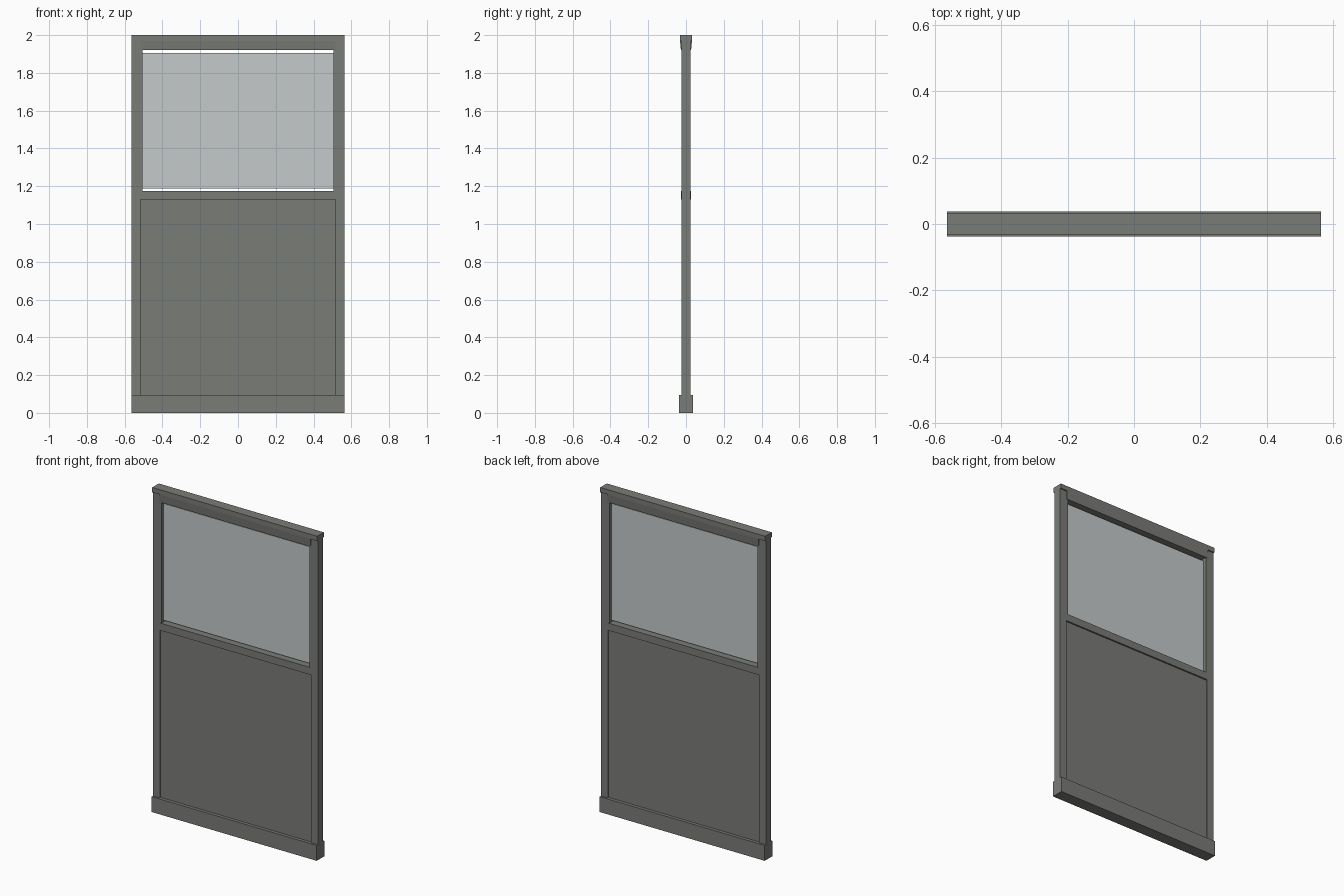
import bpy
import bmesh

cube = bpy.data.objects.get("Cube")
if cube:
    bpy.data.objects.remove(cube, do_unlink=True)


def material(name, rgb):
    m = bpy.data.materials.new(name)
    m.use_nodes = True
    col = (*rgb, 1.0)
    m.diffuse_color = col
    m.node_tree.nodes["Principled BSDF"].inputs["Base Color"].default_value = col
    return m


GREY = material("warm grey", (0.195, 0.202, 0.185))
GLASS = material("pale glass", (0.56, 0.585, 0.585))

HALF = 0.563      # half width of the partition
INNER = 0.516     # inner edge of the posts


def prism(name, profile, x0, x1, mat):
    """Extrude a (y, z) profile along x."""
    bm = bmesh.new()
    face = bm.faces.new([bm.verts.new((x0, y, z)) for y, z in profile])
    ext = bmesh.ops.extrude_face_region(bm, geom=[face])
    moved = [v for v in ext["geom"] if isinstance(v, bmesh.types.BMVert)]
    bmesh.ops.translate(bm, verts=moved, vec=(x1 - x0, 0, 0))
    bmesh.ops.recalc_face_normals(bm, faces=bm.faces)
    me = bpy.data.meshes.new(name)
    bm.to_mesh(me)
    bm.free()
    me.materials.append(mat)
    ob = bpy.data.objects.new(name, me)
    bpy.context.collection.objects.link(ob)
    return ob


def bar(name, x0, x1, depth, z0, z1, mat=GREY):
    """Box centred on y = 0 with the given half depth."""
    return prism(name, [(-depth, z0), (depth, z0), (depth, z1), (-depth, z1)], x0, x1, mat)


# Base skirting and lower infill panel
bar("base_skirting", -HALF, HALF, 0.037, 0, 0.095)
bar("lower_panel", -INNER, INNER, 0.017, 0.095, 1.13)

# Posts and window side stops
for side, s in (("left", 1), ("right", -1)):
    bar(side + "_post", *sorted((s * INNER, s * HALF)), 0.025, 0.095, 1.97)
    bar(side + "_window_stop", *sorted((s * 0.506, s * INNER)), 0.025, 1.175, 1.92)

# Middle rail, top rail with tapered sides, and top cap
bar("middle_rail", -INNER, INNER, 0.027, 1.13, 1.175)
prism("top_rail", [(-0.027, 1.92), (0.027, 1.92), (0.032, 1.97), (-0.032, 1.97)],
      -INNER, INNER, GREY)
bar("top_cap", -HALF, HALF, 0.032, 1.97, 2.0)

# Glass pane with a narrow gap above and below
bar("window_glass", -0.506, 0.506, 0.005, 1.187, 1.906, GLASS)
